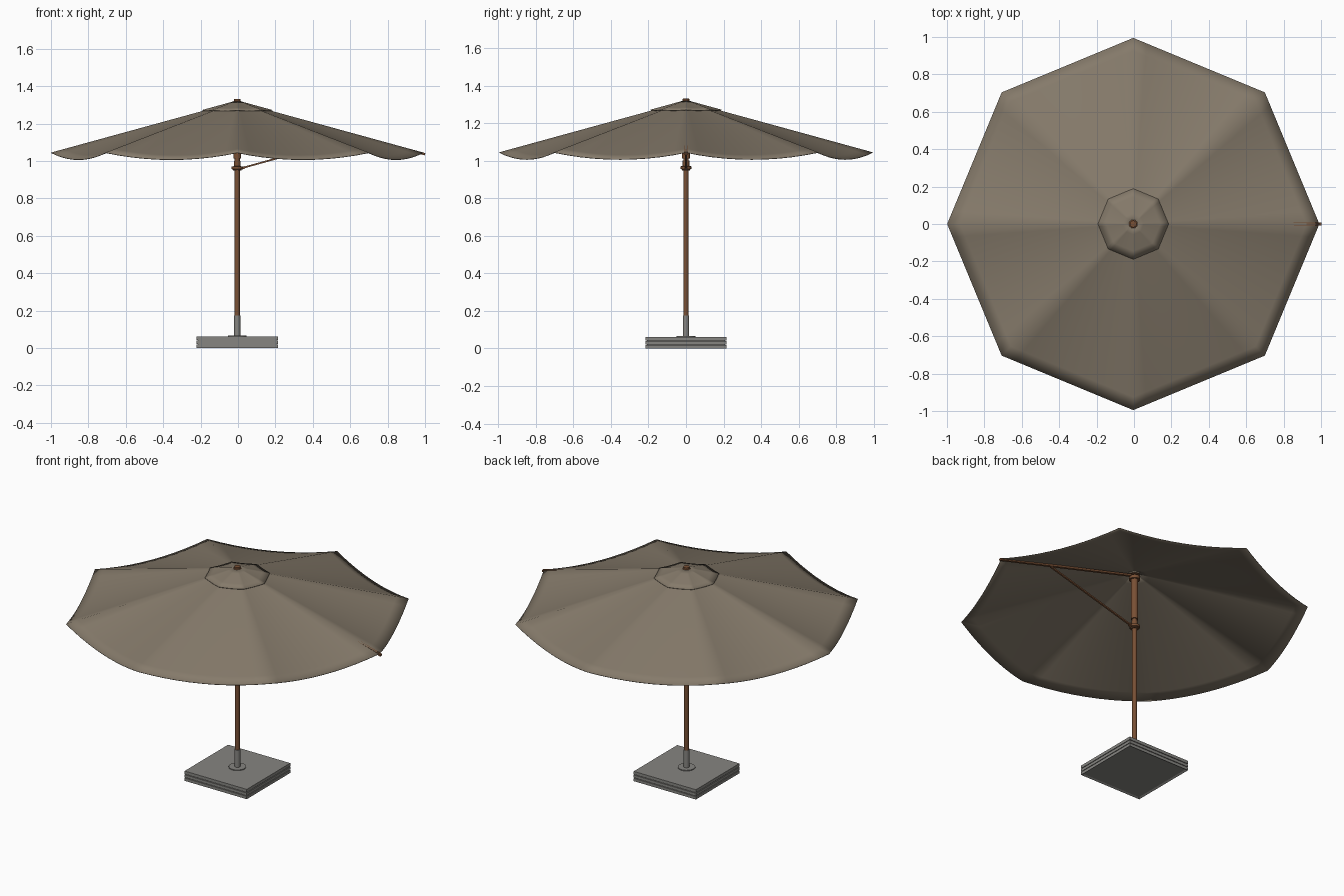
import bpy, bmesh, math
from mathutils import Vector

if "Cube" in bpy.data.objects:
    bpy.data.objects.remove(bpy.data.objects["Cube"])

CX = -0.004              # pole axis
RADIUS, SIDES = 0.995, 8
APEX, TIP, SAG = 1.318, 1.045, 0.037


def material(name, rgb):
    m = bpy.data.materials.new(name)
    m.use_nodes = True
    m.diffuse_color = (*rgb, 1)
    bsdf = m.node_tree.nodes["Principled BSDF"]
    bsdf.inputs["Base Color"].default_value = (*rgb, 1)
    bsdf.inputs["Roughness"].default_value = 0.8
    return m


fabric = material("taupe fabric", (0.235, 0.195, 0.145))
wood = material("brown wood", (0.19, 0.08, 0.035))
stone = material("grey stone", (0.24, 0.235, 0.22))


def finish(bm, name, mat, angle=None):
    bmesh.ops.recalc_face_normals(bm, faces=bm.faces)
    mesh = bpy.data.meshes.new(name)
    bm.to_mesh(mesh)
    bm.free()
    ob = bpy.data.objects.new(name, mesh)
    bpy.context.collection.objects.link(ob)
    mesh.materials.append(mat)
    if angle:
        bpy.ops.object.select_all(action='DESELECT')
        ob.select_set(True)
        bpy.context.view_layer.objects.active = ob
        bpy.ops.object.shade_smooth_by_angle(angle=math.radians(angle))
    return ob


def lathe(name, mat, profile, steps=24):
    """Spin a closed (radius, height) profile around the pole axis."""
    bm = bmesh.new()
    verts = [bm.verts.new((CX + r, 0, z)) for r, z in profile]
    edges = [bm.edges.new(pair) for pair in zip(verts, verts[1:])]
    bmesh.ops.spin(bm, geom=verts + edges, cent=(CX, 0, 0), axis=(0, 0, 1),
                   angle=math.tau, steps=steps, use_duplicate=False)
    bmesh.ops.remove_doubles(bm, verts=bm.verts, dist=0.0001)
    return finish(bm, name, mat, 35)


def cylinder(name, mat, r, z0, z1):
    return lathe(name, mat, [(0, z0), (r, z0), (r, z1), (0, z1)])


def bar(name, mat, start, end, width, depth):
    """Square bar between two points."""
    a, b = Vector(start), Vector(end)
    bm = bmesh.new()
    bmesh.ops.create_cube(bm, size=1)
    bmesh.ops.scale(bm, vec=(depth, width, (b - a).length), verts=bm.verts)
    ob = finish(bm, name, mat)
    ob.rotation_euler = (0, math.atan2(b.x - a.x, b.z - a.z), 0)
    ob.location = (a + b) / 2
    return ob


def slab(name, half, z0, z1, recess=0):
    bm = bmesh.new()
    bmesh.ops.create_cube(bm, size=1)
    bmesh.ops.scale(bm, vec=(2 * half, 2 * half, z1 - z0), verts=bm.verts)
    bmesh.ops.translate(bm, vec=(CX, 0, (z0 + z1) / 2), verts=bm.verts)
    if recess:
        bm.faces.ensure_lookup_table()
        under = min(bm.faces, key=lambda f: f.calc_center_median().z)
        bmesh.ops.inset_region(bm, faces=[under], thickness=0.015)
        bmesh.ops.translate(bm, vec=(0, 0, recess), verts=under.verts)
    return finish(bm, name, stone)


def sail(name, t0, t1, rings, lift):
    """Octagonal cloth whose panels sag between straight ridges."""
    per = 10
    bm = bmesh.new()
    loops = []
    for i in range(rings + 1):
        t = t0 + (t1 - t0) * i / rings
        loop = []
        for k in range(SIDES * per):
            side, u = k // per, (k % per) / per
            a, b = (math.tau * (side + d) / SIDES for d in (0, 1))
            x = math.cos(a) * (1 - u) + math.cos(b) * u
            y = math.sin(a) * (1 - u) + math.sin(b) * u
            z = APEX + (TIP - APEX) * t - SAG * t ** 1.5 * 4 * u * (1 - u)
            loop.append(bm.verts.new((CX + RADIUS * t * x, RADIUS * t * y, z + lift)))
        loops.append(loop)
    for inner, outer in zip(loops, loops[1:]):
        n = len(inner)
        for k in range(n):
            j = (k + 1) % n
            bm.faces.new((inner[k], outer[k], outer[j], inner[j]))
    ob = finish(bm, name, fabric, 45)
    mod = ob.modifiers.new("thickness", 'SOLIDIFY')
    mod.thickness = 0.003
    mod.offset = -1
    return ob


# Weighted base: stacked slabs separated by narrow grooves
slab("base_slab_lower", 0.217, 0.0, 0.018, recess=0.006)
slab("base_groove_lower", 0.209, 0.018, 0.022)
slab("base_slab_middle", 0.217, 0.022, 0.039)
slab("base_groove_upper", 0.209, 0.039, 0.043)
slab("base_slab_upper", 0.217, 0.043, 0.062)
cylinder("base_flange", stone, 0.05, 0.061, 0.067)
cylinder("base_sleeve", stone, 0.0165, 0.066, 0.175)

# Pole, sliding runner and top hub
cylinder("pole", wood, 0.014, 0.17, 1.30)
cylinder("upper_sleeve", wood, 0.021, 1.012, 1.285)
lathe("runner", wood, [(0, 0.948), (0.022, 0.948), (0.022, 0.954), (0.03, 0.956),
                       (0.03, 0.970), (0.018, 0.972), (0.018, 1.0), (0, 1.0)])
cylinder("top_hub", wood, 0.032, 1.272, 1.292)
lathe("finial", wood, [(0, 1.305), (0.03, 1.305), (0.03, 1.313), (0.018, 1.320),
                       (0.018, 1.330), (0, 1.332)])

# Single rib with its brace
bar("rib", wood, (CX + 0.02, 0, 1.295), (1.0, 0, 1.036), 0.016, 0.012)
bar("brace", wood, (CX + 0.025, 0, 0.962), (0.62, 0, 1.128), 0.011, 0.009)
bar("brace_bracket", wood, (CX + 0.02, 0, 0.96), (CX + 0.04, 0, 0.966), 0.018, 0.014)

# Cloth canopy and vent cap
sail("canopy", 0.015, 1.0, 14, 0)
sail("vent_cap", 0.012, 0.19, 4, 0.006)
